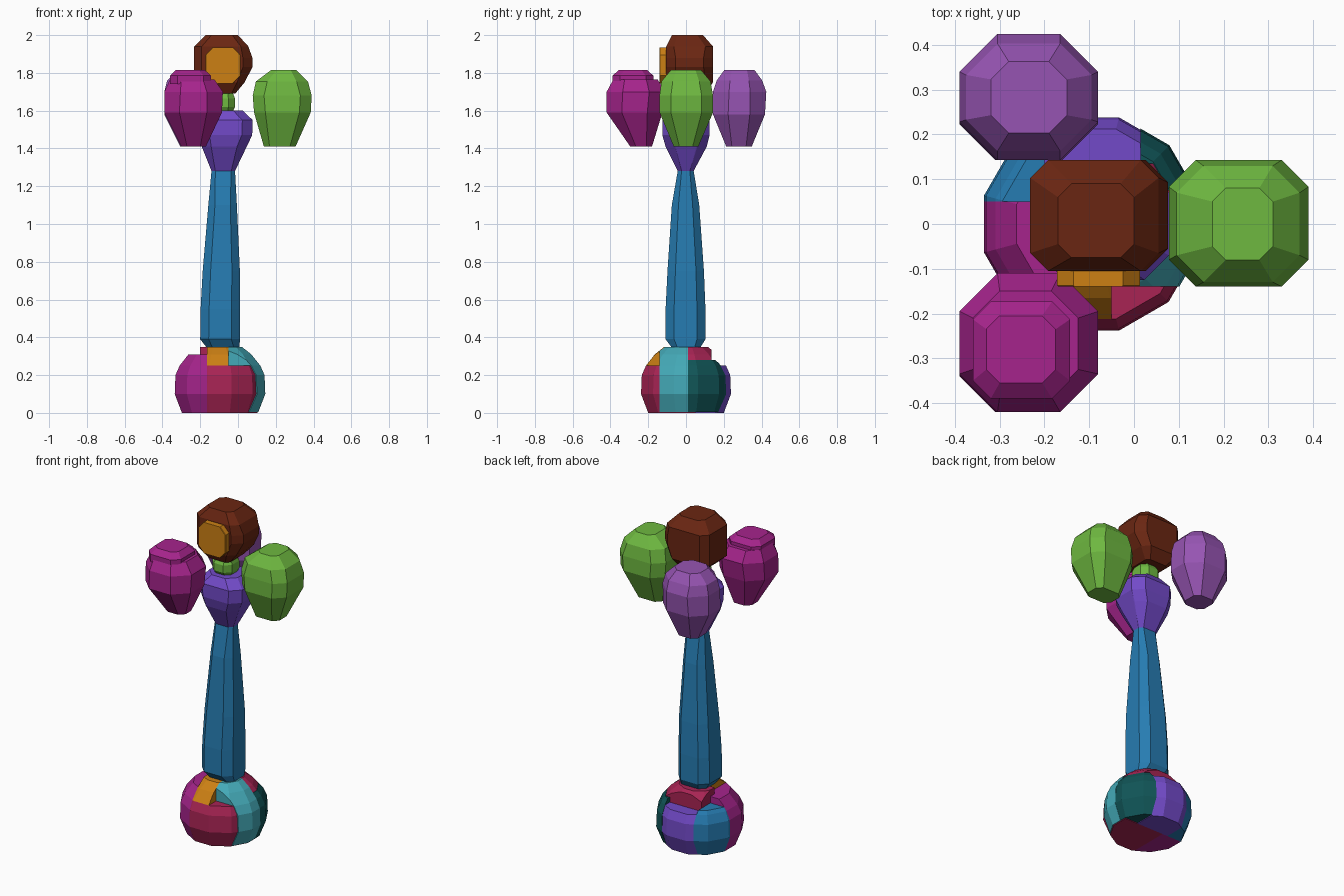
import bpy, bmesh, math
from mathutils import Vector

old = bpy.data.objects.get("Cube")
if old:
    bpy.data.objects.remove(old, do_unlink=True)


def material(name, rgb):
    """Flat colour from 0-255 sRGB, stored as linear."""
    lin = [((c / 255 + 0.055) / 1.055) ** 2.4 if c > 10 else c / 255 / 12.92 for c in rgb]
    m = bpy.data.materials.new(name)
    m.use_nodes = True
    m.diffuse_color = (*lin, 1)
    m.node_tree.nodes["Principled BSDF"].inputs["Base Color"].default_value = (*lin, 1)
    return m


BLUE = material("blue", (38, 124, 178))
GREEN = material("green", (110, 184, 64))
VIOLET = material("violet", (150, 84, 178))
MAGENTA = material("magenta", (166, 36, 140))
CRIMSON = material("crimson", (168, 36, 84))
TEAL = material("teal", (68, 170, 184))
DARK_TEAL = material("dark teal", (16, 84, 86))
INDIGO = material("indigo", (114, 74, 200))
ORANGE = material("orange", (204, 128, 20))
BROWN = material("brown", (106, 38, 18))


def finish(name, bm, mat):
    bmesh.ops.dissolve_limit(bm, angle_limit=math.radians(1), verts=bm.verts, edges=bm.edges)
    bmesh.ops.recalc_face_normals(bm, faces=bm.faces)
    me = bpy.data.meshes.new(name)
    bm.to_mesh(me)
    bm.free()
    me.materials.append(mat)
    ob = bpy.data.objects.new(name, me)
    bpy.context.scene.collection.objects.link(ob)
    return ob


def hull(points):
    """Closed convex solid round the points."""
    bm = bmesh.new()
    for p in points:
        bm.verts.new(p)
    res = bmesh.ops.convex_hull(bm, input=bm.verts)
    extra = [v for v in set(res["geom_interior"] + res["geom_unused"])
             if isinstance(v, bmesh.types.BMVert)]
    bmesh.ops.delete(bm, geom=extra, context='VERTS')
    return bm


def blob(name, mat, sections, offset=(0, 0, 0)):
    """Stack of chamfered rectangles: (z, x0, x1, y0, y1, chamfer)."""
    pts = []
    for z, x0, x1, y0, y1, c in sections:
        for x, dx in ((x0, c), (x1, -c)):
            for y, dy in ((y0, c), (y1, -c)):
                pts += [Vector((x + dx, y, z)), Vector((x, y + dy, z))]
    return finish(name, hull([p + Vector(offset) for p in pts]), mat)


# Base: a faceted ball cut into coloured cells
CENTRE = Vector((-0.097, 0, 0))
RINGS = [(0, 0.2), (0.1, 0.238), (0.2, 0.234), (0.25, 0.212), (0.31, 0.165), (0.35, 0.115)]


def cell(name, mat, box, swell=1.0):
    pts = []
    for z, r in RINGS:
        for i in range(12):
            a = math.radians(30 * i + 15)
            k = r * swell / math.cos(math.radians(15))
            pts.append(CENTRE + Vector((k * math.cos(a), k * math.sin(a), z)))
    bm = hull(pts)
    for axis in range(3):
        for side, sign in ((0, -1), (1, 1)):
            co, no = Vector(), Vector()
            co[axis], no[axis] = box[axis * 2 + side], sign
            geom = bm.verts[:] + bm.edges[:] + bm.faces[:]
            bmesh.ops.bisect_plane(bm, geom=geom, plane_co=co, plane_no=no, clear_outer=True)
            bmesh.ops.holes_fill(bm, edges=[e for e in bm.edges if e.is_boundary])
    finish(name, bm, mat)


cell("base_front", CRIMSON, (-0.165, 0.105, -0.4, 0.05, -0.1, 0.25))
cell("base_right_side", MAGENTA, (-0.5, -0.165, -0.4, 0.05, -0.1, 0.31))
cell("base_front_top", ORANGE, (-0.165, -0.05, -0.4, 0.01, 0.25, 0.5))
cell("base_left_side", TEAL, (-0.05, 0.4, -0.14, 0.01, 0.004, 0.5), 1.015)
cell("base_left_back", DARK_TEAL, (0.015, 0.4, 0.01, 0.4, 0.004, 0.28), 1.01)
cell("base_back", INDIGO, (-0.2, 0.015, 0.05, 0.4, -0.1, 0.25))
cell("base_right_back", BLUE, (-0.5, -0.2, 0.05, 0.4, -0.1, 0.27))
cell("base_back_top", CRIMSON, (-0.2, 0.1, 0.01, 0.135, 0.25, 0.5))

# Tapered stem
blob("stem", BLUE, [
    (0.345, -0.165, 0.008, -0.075, 0.075, 0.03),
    (0.39, -0.2, 0.01, -0.108, 0.103, 0.045),
    (0.55, -0.198, 0.01, -0.108, 0.103, 0.045),
    (0.75, -0.187, 0.01, -0.098, 0.095, 0.042),
    (1.1, -0.157, -0.006, -0.075, 0.07, 0.035),
    (1.285, -0.14, -0.016, -0.043, 0.04, 0.02)])

# Cup and neck above the stem
blob("cup", INDIGO, [
    (1.28, -0.14, -0.016, -0.043, 0.04, 0.02),
    (1.41, -0.192, 0.045, -0.108, 0.11, 0.05),
    (1.47, -0.205, 0.075, -0.125, 0.125, 0.055),
    (1.55, -0.21, 0.078, -0.125, 0.125, 0.055),
    (1.6, -0.165, 0.025, -0.09, 0.09, 0.05)])
blob("neck", GREEN, [
    (1.59, -0.13, -0.03, -0.05, 0.05, 0.025),
    (1.62, -0.15, -0.016, -0.07, 0.07, 0.035),
    (1.665, -0.15, -0.016, -0.07, 0.07, 0.035),
    (1.7, -0.13, -0.03, -0.05, 0.05, 0.025)])

# Head and its front plate
blob("head", BROWN, [
    (1.69, -0.165, -0.015, -0.075, 0.1, 0.02),
    (1.75, -0.232, 0.035, -0.105, 0.143, 0.04),
    (1.83, -0.232, 0.076, -0.105, 0.143, 0.05),
    (1.88, -0.232, 0.076, -0.105, 0.143, 0.05),
    (1.94, -0.232, 0.055, -0.105, 0.143, 0.04),
    (2.0, -0.17, 0.0, -0.075, 0.09, 0.03)])
blob("head_front_plate", ORANGE, [
    (1.745, -0.135, -0.025, -0.14, -0.08, 0.003),
    (1.785, -0.172, 0.013, -0.14, -0.08, 0.003),
    (1.895, -0.172, 0.013, -0.14, -0.08, 0.003),
    (1.935, -0.135, -0.025, -0.14, -0.08, 0.003)])

# Three pear-shaped bulbs round the head
blob("left_bulb", GREEN, [
    (1.41, 0.137, 0.305, -0.065, 0.065, 0.03),
    (1.59, 0.085, 0.385, -0.14, 0.143, 0.06),
    (1.68, 0.078, 0.39, -0.14, 0.143, 0.06),
    (1.755, 0.095, 0.37, -0.13, 0.13, 0.06),
    (1.815, 0.175, 0.31, -0.08, 0.08, 0.03)])
blob("back_bulb", VIOLET, [
    (1.41, -0.07, 0.07, -0.07, 0.065, 0.03),
    (1.58, -0.155, 0.155, -0.14, 0.135, 0.08),
    (1.7, -0.155, 0.155, -0.14, 0.142, 0.085),
    (1.76, -0.14, 0.14, -0.12, 0.12, 0.07),
    (1.815, -0.085, 0.085, -0.08, 0.08, 0.04)], (-0.235, 0.283, 0))
blob("front_bulb", MAGENTA, [
    (1.41, -0.065, 0.065, -0.03, 0.085, 0.03),
    (1.59, -0.155, 0.15, -0.155, 0.14, 0.08),
    (1.7, -0.155, 0.155, -0.155, 0.155, 0.085),
    (1.765, -0.125, 0.11, -0.12, 0.115, 0.06)], (-0.235, -0.265, 0))
blob("front_bulb_cap", MAGENTA, [
    (1.74, -0.36, -0.143, -0.39, -0.173, 0.04),
    (1.785, -0.36, -0.143, -0.39, -0.173, 0.04),
    (1.815, -0.33, -0.175, -0.355, -0.205, 0.03)])
